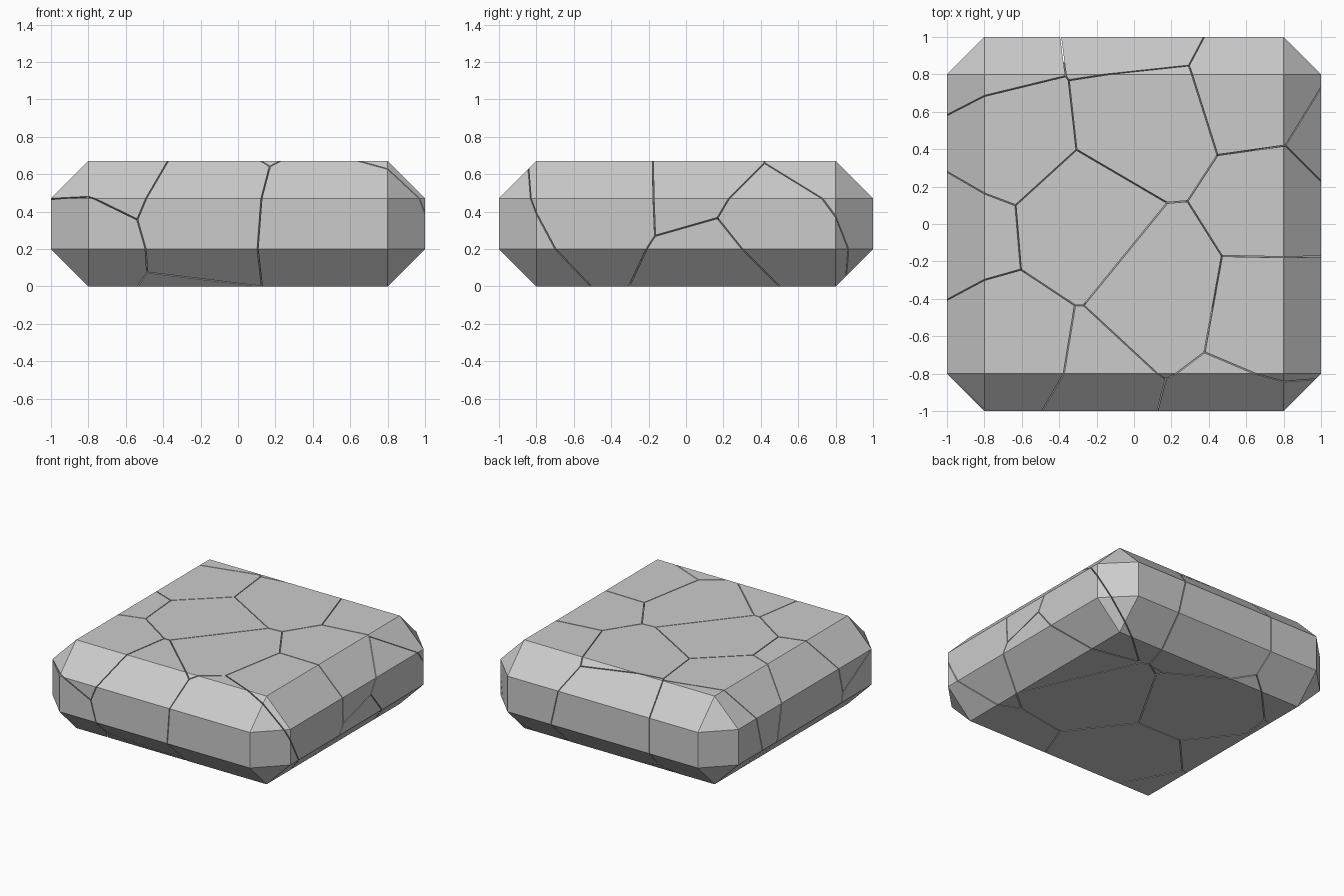
import bpy, bmesh
from mathutils import Vector

if "Cube" in bpy.data.objects:
    bpy.data.objects.remove(bpy.data.objects["Cube"])

HEIGHT = 0.67      # slab height
CHAMFER = 0.2      # width of the bevel on every edge
GAP = 0.003        # half the width of a crack

# Centre of each broken chunk (the cracks lie halfway between neighbours)
SEEDS = [Vector(s) for s in (
    (-0.25, 0.00, 0.55), (0.13, -0.31, 0.50), (-0.25, -0.72, 0.32),
    (-0.68, -0.65, 0.50), (-0.85, -0.05, 0.35), (-0.66, 0.45, 0.45),
    (0.06, 0.53, 0.52), (0.66, 0.72, 0.50), (0.75, 0.08, 0.52),
    (0.74, -0.42, 0.50), (0.00, 0.92, 0.35), (-0.75, 0.82, 0.35),
    (-0.85, -0.85, 0.15), (0.55, -0.87, 0.26), (-0.30, -0.55, 0.08),
    (0.40, 0.00, 0.10), (-0.30, 0.40, 0.08), (0.90, 0.45, 0.30),
    (0.85, 0.20, 0.10))]


def chamfered_slab():
    bm = bmesh.new()
    bmesh.ops.create_cube(bm, size=1)
    for v in bm.verts:
        v.co = Vector((v.co.x * 2, v.co.y * 2, (v.co.z + 0.5) * HEIGHT))
    bmesh.ops.bevel(bm, geom=bm.verts[:] + bm.edges[:], offset=CHAMFER,
                    offset_type='OFFSET', segments=1, profile=0.5,
                    affect='EDGES')
    return bm


def cut_and_cap(bm, point, normal):
    res = bmesh.ops.bisect_plane(
        bm, geom=bm.verts[:] + bm.edges[:] + bm.faces[:], dist=1e-6,
        plane_co=point, plane_no=normal, clear_outer=True)
    rim = [e for e in res["geom_cut"]
           if isinstance(e, bmesh.types.BMEdge) and e.is_boundary]
    if len(rim) > 2:
        bmesh.ops.edgeloop_fill(bm, edges=rim)


# One chunk per seed: the slab trimmed halfway to every other seed
for i, seed in enumerate(SEEDS):
    bm = chamfered_slab()
    others = sorted((s for s in SEEDS if s is not seed),
                    key=lambda s: (s - seed).length)
    for other in others:
        n = (other - seed).normalized()
        cut_and_cap(bm, (seed + other) / 2 - n * GAP, n)
    bmesh.ops.recalc_face_normals(bm, faces=bm.faces[:])
    mesh = bpy.data.meshes.new(f"rock_chunk_{i + 1:02d}")
    bm.to_mesh(mesh)
    bm.free()
    chunk = bpy.data.objects.new(mesh.name, mesh)
    bpy.context.collection.objects.link(chunk)
